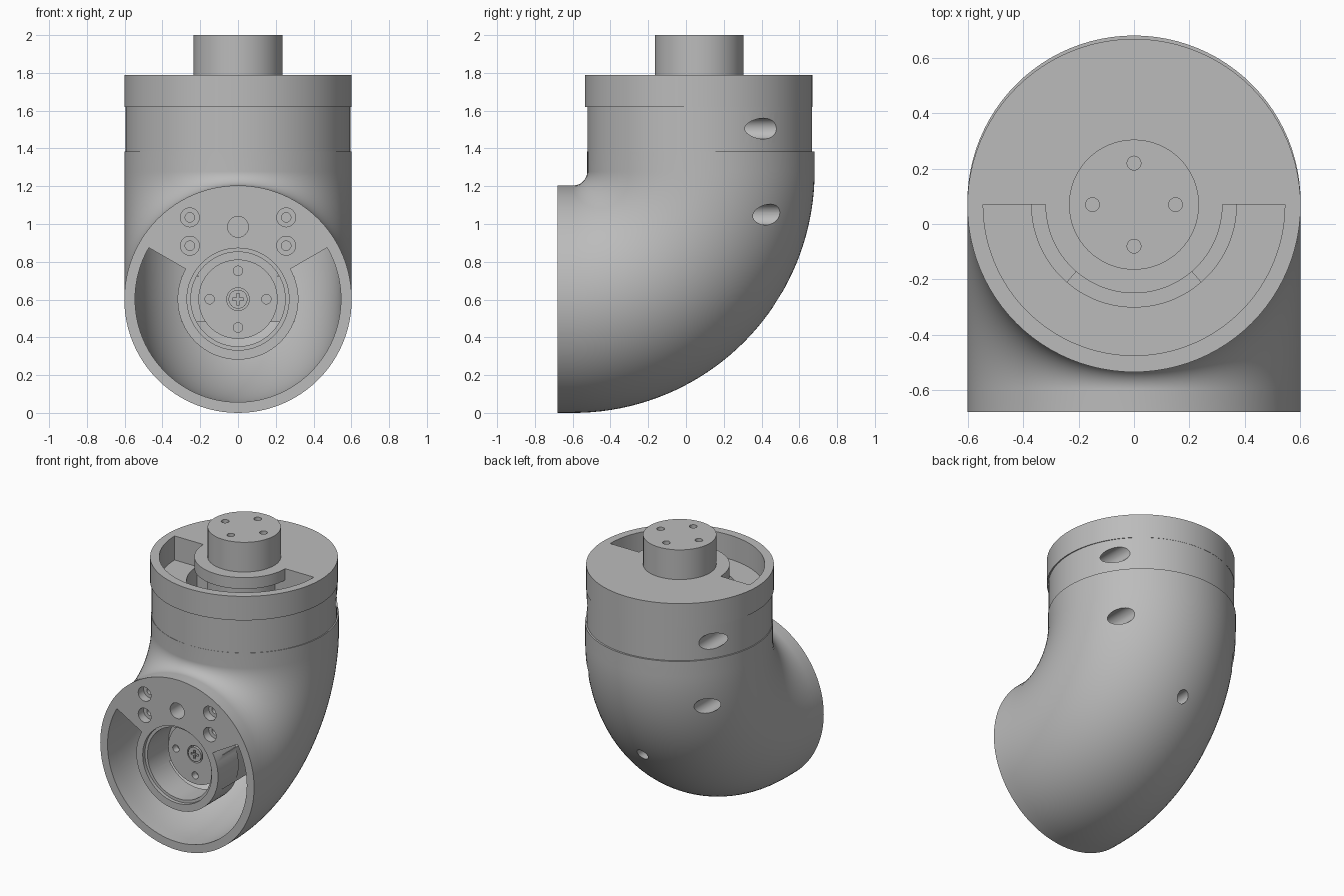
import bpy, bmesh, math
from mathutils import Matrix

cube = bpy.data.objects.get("Cube")
if cube:
    bpy.data.objects.remove(cube)

grey = bpy.data.materials.new("mid_grey")
grey.use_nodes = True
grey.diffuse_color = (0.5, 0.5, 0.5, 1)
grey.node_tree.nodes["Principled BSDF"].inputs["Base Color"].default_value = (0.5, 0.5, 0.5, 1)

# Bend pivot in y/z, centre-line radius, tube radius
PY, PZ, BEND, TUBE = -0.597, 1.278, 0.676, 0.602
FRONT, TOP, CZ, CY = -0.68, 1.79, PZ - BEND, 0.07


def make(name, bm):
    bmesh.ops.recalc_face_normals(bm, faces=bm.faces)
    me = bpy.data.meshes.new(name)
    bm.to_mesh(me)
    bm.free()
    me.materials.append(grey)
    ob = bpy.data.objects.new(name, me)
    bpy.context.collection.objects.link(ob)
    return ob


def loft(name, rings):
    """Skin closed rings of equal length and cap both ends."""
    bm = bmesh.new()
    rows = [[bm.verts.new(p) for p in ring] for ring in rings]
    n = len(rows[0])
    for a, b in zip(rows, rows[1:]):
        for i in range(n):
            j = (i + 1) % n
            bm.faces.new((a[i], a[j], b[j], b[i]))
    bm.faces.new(rows[0])
    bm.faces.new(rows[-1])
    return make(name, bm)


def bend_ring(theta, r, slide=0.0, shift=0.0, n=96):
    """Circle across the bend at angle theta, slid along the tube and shifted outwards."""
    c, s = math.cos(theta), math.sin(theta)
    ring = []
    for i in range(n):
        a = 2 * math.pi * i / n
        d = BEND + shift + r * math.cos(a)
        ring.append((r * math.sin(a), PY + d * c - slide * s, PZ + d * s + slide * c))
    return ring


def arc(r, end, steps):
    start = -math.pi / 2
    return [bend_ring(start + (end - start) * i / steps, r) for i in range(steps + 1)]


def prism(name, r1, lo, hi, at=(0, 0), axis="Z", r0=0.0, a0=0, a1=360, n=64):
    """Cylinder or ring sector. axis Z: at=(x, y); axis Y: at=(x, z)."""
    full = a1 - a0 == 360
    angles = [math.radians(a0 + (a1 - a0) * i / n) for i in range(n if full else n + 1)]
    outline = [(r1 * math.cos(a), r1 * math.sin(a)) for a in angles]
    if not full:
        outline += [(r0 * math.cos(a), r0 * math.sin(a)) for a in reversed(angles)] if r0 else [(0, 0)]
    if axis == "Z":
        rings = [[(at[0] + u, at[1] + v, w) for u, v in outline] for w in (lo, hi)]
    else:
        rings = [[(at[0] + u, w, at[1] + v) for u, v in outline] for w in (lo, hi)]
    return loft(name, rings)


def box(name, x, y, z):
    bm = bmesh.new()
    size = [b - a for a, b in (x, y, z)]
    mid = [(a + b) / 2 for a, b in (x, y, z)]
    bmesh.ops.create_cube(bm, size=1, matrix=Matrix.Translation(mid) @ Matrix.Diagonal((*size, 1)))
    return make(name, bm)


def boolean(target, cutter, op="DIFFERENCE"):
    mod = target.modifiers.new("cut", "BOOLEAN")
    mod.operation, mod.object, mod.solver = op, cutter, "EXACT"
    bpy.context.view_layer.objects.active = target
    bpy.ops.object.modifier_apply(modifier=mod.name)
    bpy.data.objects.remove(cutter)


# Elbow housing: front stub, bend, then the slightly offset upper collar
rings = [bend_ring(-math.pi / 2, TUBE, slide=FRONT - PY)] + arc(TUBE, 0, 40)
for z, r, shift in ((1.385, TUBE, 0), (1.385, 0.595, -0.006), (1.62, 0.595, -0.006),
                    (1.62, TUBE, -0.012), (TOP, TUBE, -0.012)):
    rings.append(bend_ring(0, r, slide=z - PZ, shift=shift))
housing = loft("elbow_housing", rings)

# Front cavity, leaving the upper wedge, bearing boss and motor case standing
cavity = loft("cavity_cutter",
              [bend_ring(-math.pi / 2, 0.545, slide=-0.15)] + arc(0.545, math.radians(-25), 30))
boolean(cavity, prism("wedge_keep", 0.9, -0.9, 0.9, (0, CZ), "Y", a0=30, a1=150))
boolean(cavity, prism("boss_keep", 0.32, -0.9, -0.45, (0, CZ), "Y"))
boolean(cavity, box("motor_keep", (-0.3, 0.3), (-0.6, 0.9), (CZ - 0.12, CZ + 0.12)))
boolean(housing, cavity)

# Stepped bearing bore
boolean(housing, prism("bore", 0.27, -0.8, -0.655, (0, CZ), "Y"))
boolean(housing, prism("bore", 0.25, -0.7, -0.42, (0, CZ), "Y"))

# Wedge holes: one large, four counterbored
boolean(housing, prism("hole", 0.055, -0.8, -0.4, (0, 0.985), "Y", n=32))
for x in (-0.255, 0.255):
    for z in (0.885, 1.035):
        boolean(housing, prism("hole", 0.05, -0.8, -0.62, (x, z), "Y", n=32))
        boolean(housing, prism("hole", 0.025, -0.7, -0.45, (x, z), "Y", n=24))

# Screw access holes in the back
for x, z in ((0.49, 1.505), (0.465, 1.05)):
    for side in (-1, 1):
        boolean(housing, prism("hole", 0.055, 0.16, 0.9, (side * x, z), "Y", n=32))
boolean(housing, prism("hole", 0.04, 0.2, 0.9, (0, CZ), "Y", n=32))

# Top recess, groove under the flange, and deep side slots
half = dict(at=(0, CY), a0=180, a1=360)
boolean(housing, prism("recess", 0.545, 1.62, 1.9, r0=0.32, **half))
boolean(housing, prism("groove", 0.37, 1.55, 1.71, r0=0.24, **half))
for a0, a1 in ((180, 229), (311, 360)):
    boolean(housing, prism("slot", 0.37, 1.3, 1.65, (0, CY), r0=0.24, a0=a0, a1=a1))

# Output post with four bolt holes
post = prism("output_post", 0.235, 1.6, 2.0, (0, CY))
for i in range(4):
    a = i * math.pi / 2
    at = (0.15 * math.cos(a), CY + 0.15 * math.sin(a))
    boolean(post, prism("hole", 0.025, 1.9, 2.1, at, n=24))

# Motor horn inside the front bore
horn = prism("motor_horn", 0.21, -0.48, -0.4, (0, CZ), "Y")
for i in range(4):
    a = i * math.pi / 2
    at = (0.15 * math.cos(a), CZ + 0.15 * math.sin(a))
    boolean(horn, prism("hole", 0.025, -0.6, -0.43, at, "Y", n=24))
boolean(horn, prism("hole", 0.06, -0.6, -0.44, (0, CZ), "Y", n=32))

# Cross-head screw
screw = prism("centre_screw", 0.05, -0.485, -0.42, (0, CZ), "Y", n=32)
boolean(screw, box("slot", (-0.03, 0.03), (-0.6, -0.465), (CZ - 0.007, CZ + 0.007)))
boolean(screw, box("slot", (-0.007, 0.007), (-0.6, -0.465), (CZ - 0.03, CZ + 0.03)))

# Smooth curves, crisp edges
for ob in (housing, post, horn, screw):
    bpy.ops.object.select_all(action="DESELECT")
    ob.select_set(True)
    bpy.context.view_layer.objects.active = ob
    bpy.ops.object.shade_smooth_by_angle(angle=math.radians(30))
